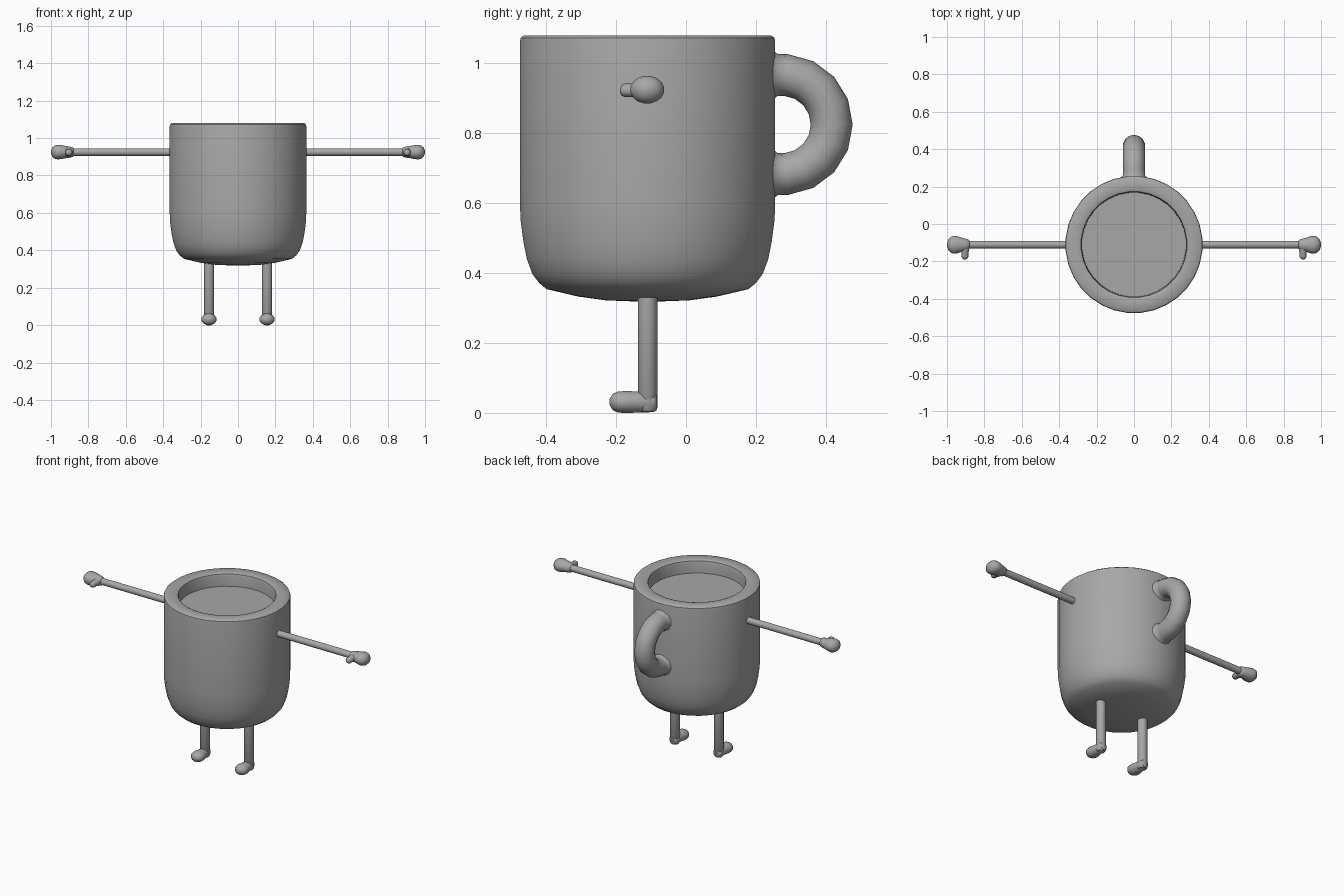
import bpy, bmesh, math
from mathutils import Vector

if "Cube" in bpy.data.objects:
    bpy.data.objects.remove(bpy.data.objects["Cube"])

CY = -0.11  # depth of the cup axis
gray = bpy.data.materials.new("mid gray")
gray.diffuse_color = (0.39, 0.39, 0.39, 1)
gray.use_nodes = True
gray.node_tree.nodes["Principled BSDF"].inputs["Base Color"].default_value = gray.diffuse_color


def finish(bm, name, angle=40):
    bmesh.ops.recalc_face_normals(bm, faces=bm.faces)
    me = bpy.data.meshes.new(name)
    bm.to_mesh(me)
    bm.free()
    me.materials.append(gray)
    ob = bpy.data.objects.new(name, me)
    bpy.context.collection.objects.link(ob)
    bpy.ops.object.select_all(action='DESELECT')
    ob.select_set(True)
    bpy.context.view_layer.objects.active = ob
    bpy.ops.object.shade_smooth_by_angle(angle=math.radians(angle))
    return ob


def loft(name, stations, sides, angle=40):
    """Skin of elliptical rings: (centre, side axis, up axis), capped at both ends."""
    bm = bmesh.new()
    rings = []
    for c, u, v in stations:
        c, u, v = Vector(c), Vector(u), Vector(v)
        rings.append([bm.verts.new(c + u * math.cos(t) + v * math.sin(t))
                      for t in (2 * math.pi * (i + 0.5) / sides for i in range(sides))])
    for a, b in zip(rings, rings[1:]):
        for i in range(sides):
            j = (i + 1) % sides
            bm.faces.new((a[i], a[j], b[j], b[i]))
    bm.faces.new(rings[0])
    bm.faces.new(rings[-1])
    return finish(bm, name, angle)


def turned(name, profile, sides, y=CY, x=0, angle=40):
    return loft(name, [((x, y, z), (r, 0, 0), (0, r, 0)) for r, z in profile], sides, angle)


# Cup body: rounded base, straight wall, bevelled rim and inner wall
turned("cup", [(0.04, 0.319), (0.12, 0.322), (0.20, 0.333), (0.29, 0.354), (0.312, 0.372),
               (0.331, 0.397), (0.347, 0.44), (0.357, 0.49), (0.365, 0.55), (0.367, 0.60),
               (0.367, 1.062), (0.365, 1.073), (0.356, 1.08), (0.296, 1.08), (0.284, 1.075),
               (0.28, 1.062), (0.278, 0.98)], 32)

# Drink surface, its edge set into the wall
turned("drink", [(0.285, 0.985), (0.285, 1.0)], 32)

# Handle: half ring with flared roots, in the middle of the back
R, HY, HZ = 0.142, 0.275, 0.825
path = [(0.235, R, 0.078), (0.253, R, 0.068), (0.262, R, 0.06)]
arc = [(HY + R * math.sin(a), R * math.cos(a), 0.06, a)
       for a in (math.radians(5 + 170 * i / 8) for i in range(9))]
stations = [((0, y, HZ + z), (r, 0, 0), (0, 0, r)) for y, z, r in path]
stations += [((0, y, HZ + z), (r, 0, 0), (0, r * math.sin(a), r * math.cos(a)))
             for y, z, r, a in arc]
stations += [((0, y, HZ - z), (r, 0, 0), (0, 0, -r)) for y, z, r in reversed(path)]
loft("handle", stations, 14, 50)

for side, s in (("left", -1), ("right", 1)):
    # Arm
    loft(side + "_arm", [((s * x, CY, 0.925), (0, 0.021, 0), (0, 0, 0.021))
                         for x in (0.33, 0.92)], 12)
    # Fist: narrow wrist swelling to a ball
    loft(side + "_hand", [((s * x, CY - 0.001, 0.925), (0, ry, 0), (0, 0, rz))
                          for x, ry, rz in ((0.878, 0.018, 0.018), (0.884, 0.028, 0.027),
                                            (0.905, 0.034, 0.031), (0.925, 0.040, 0.034),
                                            (0.945, 0.047, 0.038), (0.963, 0.049, 0.04),
                                            (0.98, 0.043, 0.036), (0.993, 0.028, 0.024),
                                            (1.0, 0.008, 0.007))], 16, 60)
    # Thumb pointing forwards
    loft(side + "_thumb", [((s * 0.904, y, 0.923), (r, 0, 0), (0, 0, r))
                           for y, r in ((-0.11, 0.026), (-0.14, 0.024), (-0.153, 0.019),
                                        (-0.175, 0.019), (-0.184, 0.015), (-0.189, 0.006))],
         10, 60)
    # Leg, running down into the heel
    turned(side + "_leg", [(0.022, 0.004), (0.029, 0.014), (0.029, 0.34)], 12, x=s * 0.155)
    # Foot pointing forwards
    loft(side + "_foot", [((s * 0.155, y, 0.031), (rx, 0, 0), (0, 0, rz))
                          for y, rx, rz in ((-0.085, 0.022, 0.026), (-0.095, 0.028, 0.030),
                                            (-0.14, 0.032, 0.031), (-0.17, 0.041, 0.033),
                                            (-0.195, 0.040, 0.031), (-0.21, 0.030, 0.024),
                                            (-0.219, 0.010, 0.008))], 12, 60)
